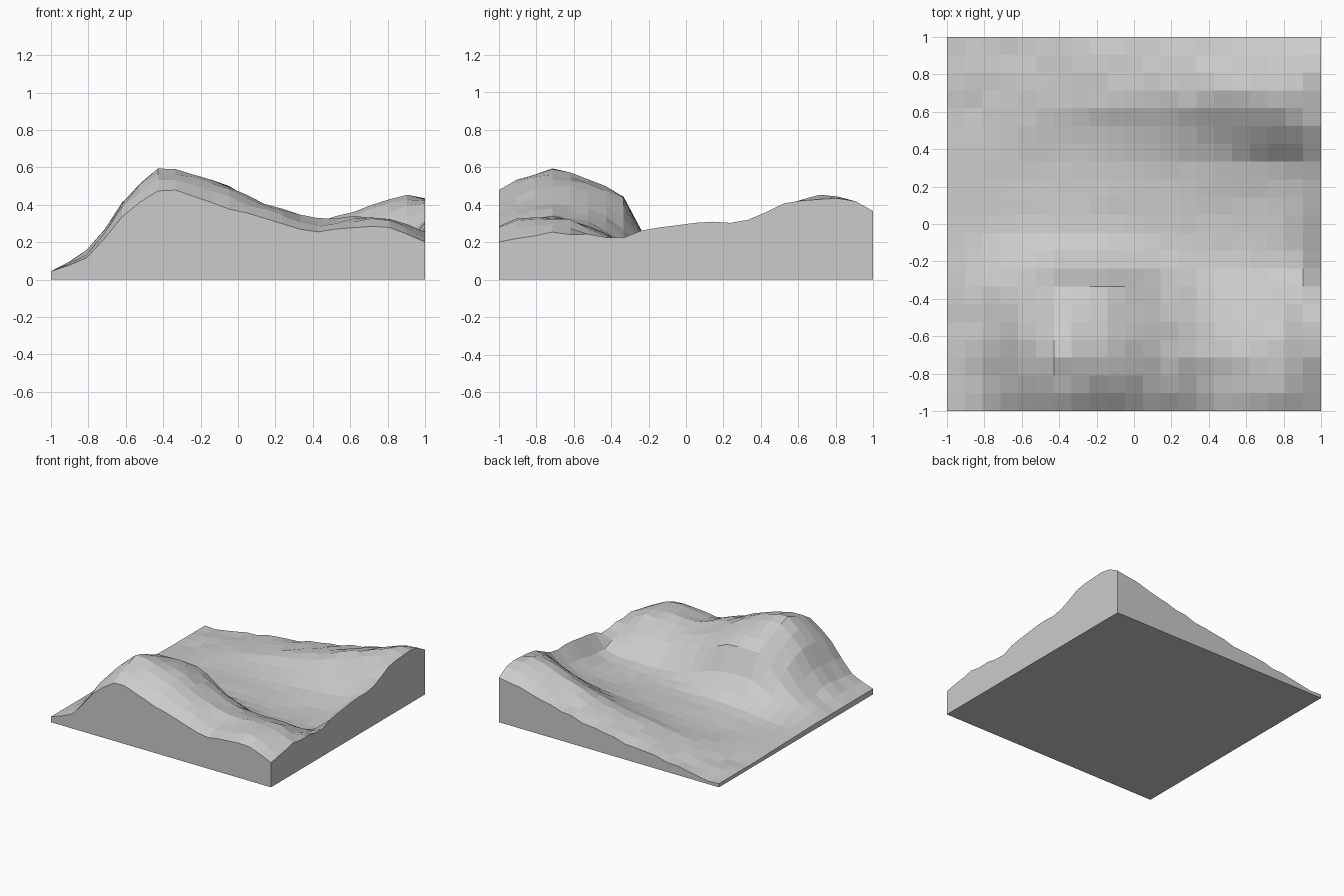
import bpy, bmesh, random

if "Cube" in bpy.data.objects:
    bpy.data.objects.remove(bpy.data.objects["Cube"])

random.seed(4)
N = 21  # cells per side

# coarse height map: columns along x, one row per y station
XS = [-1, -.8, -.6, -.4, -.15, .15, .45, .75, .9, 1]
ROWS = {
    -1:   [.045, .13, .36, .48, .41, .33, .26, .28, .25, .205],
    -.85: [.045, .14, .42, .56, .51, .385, .30, .335, .28, .23],
    -.7:  [.045, .16, .44, .595, .54, .41, .32, .34, .29, .25],
    -.5:  [.045, .14, .39, .53, .50, .37, .28, .28, .24, .235],
    -.35: [.045, .12, .29, .46, .45, .28, .19, .19, .19, .23],
    -.2:  [.045, .085, .15, .21, .20, .14, .11, .11, .15, .27],
    0:    [.04, .055, .075, .09, .10, .10, .10, .115, .175, .30],
    .3:   [.035, .05, .065, .08, .095, .11, .125, .155, .22, .305],
    .52:  [.03, .05, .08, .10, .125, .165, .225, .335, .395, .41],
    .7:   [.03, .05, .085, .115, .165, .22, .31, .41, .45, .435],
    .9:   [.03, .04, .075, .105, .15, .20, .27, .36, .415, .425],
    1:    [.03, .035, .075, .10, .135, .185, .25, .32, .345, .36],
}
YS = list(ROWS)


def spline(ts, vs, t):
    """Smooth curve through (ts, vs) without overshoot."""
    n = len(ts)
    i = max(k for k in range(n - 1) if ts[k] <= t + 1e-9)
    d = [(vs[k + 1] - vs[k]) / (ts[k + 1] - ts[k]) for k in range(n - 1)]

    def slope(k):
        if k == 0 or k == n - 1:
            return d[min(k, n - 2)]
        a, b = d[k - 1], d[k]
        return 2 * a * b / (a + b) if a * b > 0 else 0

    h = ts[i + 1] - ts[i]
    u = (t - ts[i]) / h
    return ((2*u**3 - 3*u**2 + 1) * vs[i] + (u**3 - 2*u**2 + u) * h * slope(i)
            + (3*u**2 - 2*u**3) * vs[i + 1] + (u**3 - u**2) * h * slope(i + 1))


def height(x, y):
    return spline(YS, [spline(XS, ROWS[k], x) for k in YS], y)


# faceted hill surface
bm = bmesh.new()
grid = []
for j in range(N + 1):
    y = -1 + 2 * j / N
    row = []
    for i in range(N + 1):
        x = -1 + 2 * i / N
        # rough on the ridges and rim, worn smooth in the valley
        valley = -.4 < y < .6 and x < .95
        rough = random.uniform(-1, 1) * (.003 if valley else .009) if i else 0
        row.append(bm.verts.new((x, y, height(x, y) + rough)))
    grid.append(row)
for j in range(N):
    for i in range(N):
        bm.faces.new((grid[j][i], grid[j][i + 1], grid[j + 1][i + 1], grid[j + 1][i]))

# straight side walls and flat base
rim = (grid[0][:-1] + [r[-1] for r in grid[:-1]]
       + grid[-1][:0:-1] + [r[0] for r in grid[:0:-1]])
foot = [bm.verts.new((v.co.x, v.co.y, 0)) for v in rim]
for k in range(len(rim)):
    m = (k + 1) % len(rim)
    bm.faces.new((rim[k], foot[k], foot[m], rim[m]))
bm.faces.new(foot[::-1])
bmesh.ops.recalc_face_normals(bm, faces=bm.faces)

mesh = bpy.data.meshes.new("terrain_block")
bm.to_mesh(mesh)
bm.free()
bpy.context.collection.objects.link(bpy.data.objects.new("terrain_block", mesh))
